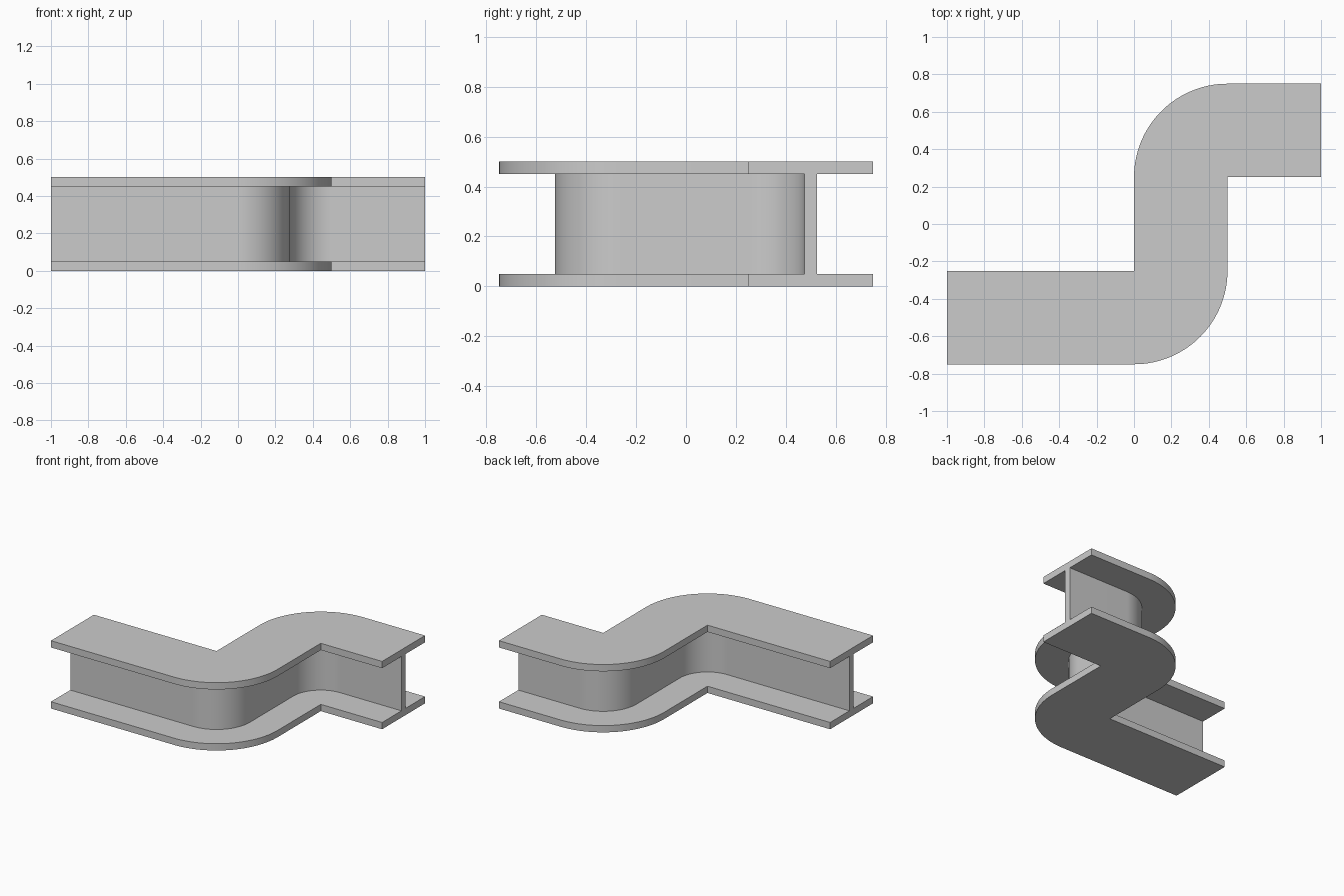
import bpy, bmesh
from math import cos, sin, radians

if "Cube" in bpy.data.objects:
    bpy.data.objects.remove(bpy.data.objects["Cube"])

HALF_FLANGE, HALF_WEB = 0.25, 0.025
HEIGHT, THICK, RADIUS, STEPS = 0.5, 0.05, 0.25, 32

# I-shaped cross-section: (offset to the left of the path, height)
half = [(HALF_FLANGE, 0), (HALF_FLANGE, THICK), (HALF_WEB, THICK),
        (HALF_WEB, HEIGHT - THICK), (HALF_FLANGE, HEIGHT - THICK), (HALF_FLANGE, HEIGHT)]
profile = half + [(-o, z) for o, z in reversed(half)]


def arc(cx, cy, start, end, side):
    """Path stations (x, y, left x, left y) around a quarter bend."""
    out = []
    for i in range(STEPS + 1):
        a = radians(start + (end - start) * i / STEPS)
        out.append((cx + RADIUS * cos(a), cy + RADIUS * sin(a), side * cos(a), side * sin(a)))
    return out


# S-shaped path: straight, left bend, straight, right bend, straight
path = ([(-1, -0.5, 0, 1)] + arc(0, -0.25, -90, 0, -1)
        + arc(0.5, 0.25, 180, 90, 1) + [(1, 0.5, 0, 1)])

# Sweep the section along the path
bm = bmesh.new()
rings = [[bm.verts.new((x + lx * o, y + ly * o, z)) for o, z in profile]
         for x, y, lx, ly in path]
n = len(profile)
for r0, r1 in zip(rings, rings[1:]):
    for j in range(n):
        k = (j + 1) % n
        bm.faces.new((r0[j], r0[k], r1[k], r1[j]))
bm.faces.new(rings[0])
bm.faces.new(rings[-1])

# Inner flange corners collapse to one sharp point
bmesh.ops.remove_doubles(bm, verts=bm.verts, dist=1e-4)
bmesh.ops.recalc_face_normals(bm, faces=bm.faces)

mesh = bpy.data.meshes.new("curved_i_beam")
bm.to_mesh(mesh)
bm.free()
beam = bpy.data.objects.new("curved_i_beam", mesh)
bpy.context.collection.objects.link(beam)
bpy.context.view_layer.objects.active = beam
beam.select_set(True)
bpy.ops.object.shade_smooth_by_angle(angle=radians(30))
